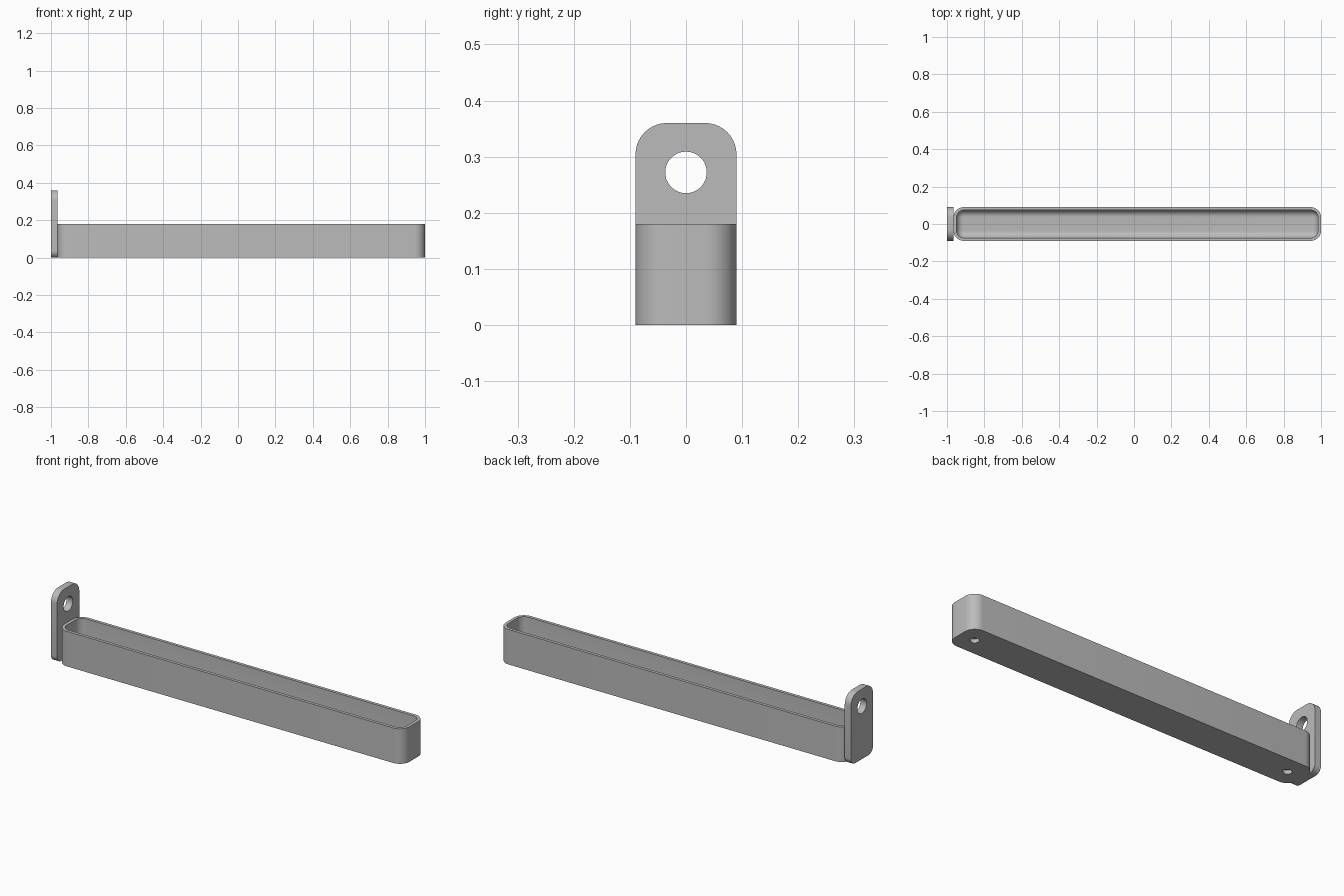
import bpy, bmesh
from math import sin, cos, pi, radians
from mathutils import Vector, Matrix

if "Cube" in bpy.data.objects:
    bpy.data.objects.remove(bpy.data.objects["Cube"])

grey = bpy.data.materials.new("light grey")
grey.use_nodes = True
colour = (0.5, 0.5, 0.5, 1)
grey.diffuse_color = colour
grey.node_tree.nodes["Principled BSDF"].inputs["Base Color"].default_value = colour


def rounded_rect(x0, x1, y0, y1, r_low, r_high, steps=10):
    """Counter-clockwise outline; r_low rounds the y0 corners, r_high the y1 corners."""
    corners = ((x1 - r_high, y1 - r_high, r_high), (x0 + r_high, y1 - r_high, r_high),
               (x0 + r_low, y0 + r_low, r_low), (x1 - r_low, y0 + r_low, r_low))
    points = []
    for i, (cx, cy, r) in enumerate(corners):
        for k in range(steps + 1):
            a = (i + k / steps) * pi / 2
            points.append((cx + r * cos(a), cy + r * sin(a)))
    return points


def loft(name, rings):
    """Closed solid through a list of matching rings."""
    bm = bmesh.new()
    loops = [[bm.verts.new(p) for p in ring] for ring in rings]
    n = len(loops[0])
    for a, b in zip(loops, loops[1:]):
        for i in range(n):
            bm.faces.new((a[i], a[(i + 1) % n], b[(i + 1) % n], b[i]))
    bm.faces.new(loops[0][::-1])
    bm.faces.new(loops[-1])
    bmesh.ops.recalc_face_normals(bm, faces=bm.faces)
    mesh = bpy.data.meshes.new(name)
    bm.to_mesh(mesh)
    bm.free()
    mesh.materials.append(grey)
    obj = bpy.data.objects.new(name, mesh)
    bpy.context.collection.objects.link(obj)
    return obj


def activate(obj):
    bpy.ops.object.select_all(action='DESELECT')
    obj.select_set(True)
    bpy.context.view_layer.objects.active = obj


def drill(obj, centre, radius, depth, axis):
    """Cut a round hole centred on a point."""
    bpy.ops.mesh.primitive_cylinder_add(
        vertices=40, radius=radius, depth=depth, location=centre,
        rotation=(0, pi / 2, 0) if axis == 'X' else (0, 0, 0))
    cutter = bpy.context.object
    cutter.hide_render = True
    cutter.data.materials.append(grey)
    activate(obj)
    mod = obj.modifiers.new("hole", 'BOOLEAN')
    mod.operation = 'DIFFERENCE'
    mod.solver = 'EXACT'
    mod.object = cutter
    bpy.ops.object.modifier_apply(modifier=mod.name)
    bpy.data.objects.remove(cutter)


# Tray: outer wall, rim, inner wall and filleted floor
LEFT, RIGHT, HALF, HEIGHT = -0.965, 1.0, 0.09, 0.18
CORNER, WALL, FLOOR, FILLET = 0.055, 0.016, 0.03, 0.036


def tray_ring(inset, z):
    r = max(CORNER - inset, 0.002)
    outline = rounded_rect(LEFT + inset, RIGHT - inset, -HALF + inset, HALF - inset, r, r)
    return [(x, y, z) for x, y in outline]


rings = [tray_ring(0, 0), tray_ring(0, HEIGHT), tray_ring(WALL, HEIGHT)]
for k in range(9):
    a = k / 8 * pi / 2
    rings.append(tray_ring(WALL + FILLET * (1 - cos(a)), FLOOR + FILLET * (1 - sin(a))))
tray = loft("tray", rings)

# Blind holes under both ends
for x in (LEFT + 0.083, RIGHT - 0.083):
    drill(tray, (x, 0, 0), 0.021, 0.04, 'Z')

# Hanging plate with its hole
outline = rounded_rect(-HALF, HALF, 0, 0.36, 0.035, 0.056)
plate = loft("hanging_plate", [[(x, y, z) for y, z in outline] for x in (-1.0, LEFT)])
drill(plate, (-0.98, 0, 0.272), 0.037, 0.2, 'X')

for obj in (tray, plate):
    activate(obj)
    bpy.ops.object.shade_smooth_by_angle(angle=radians(35))
